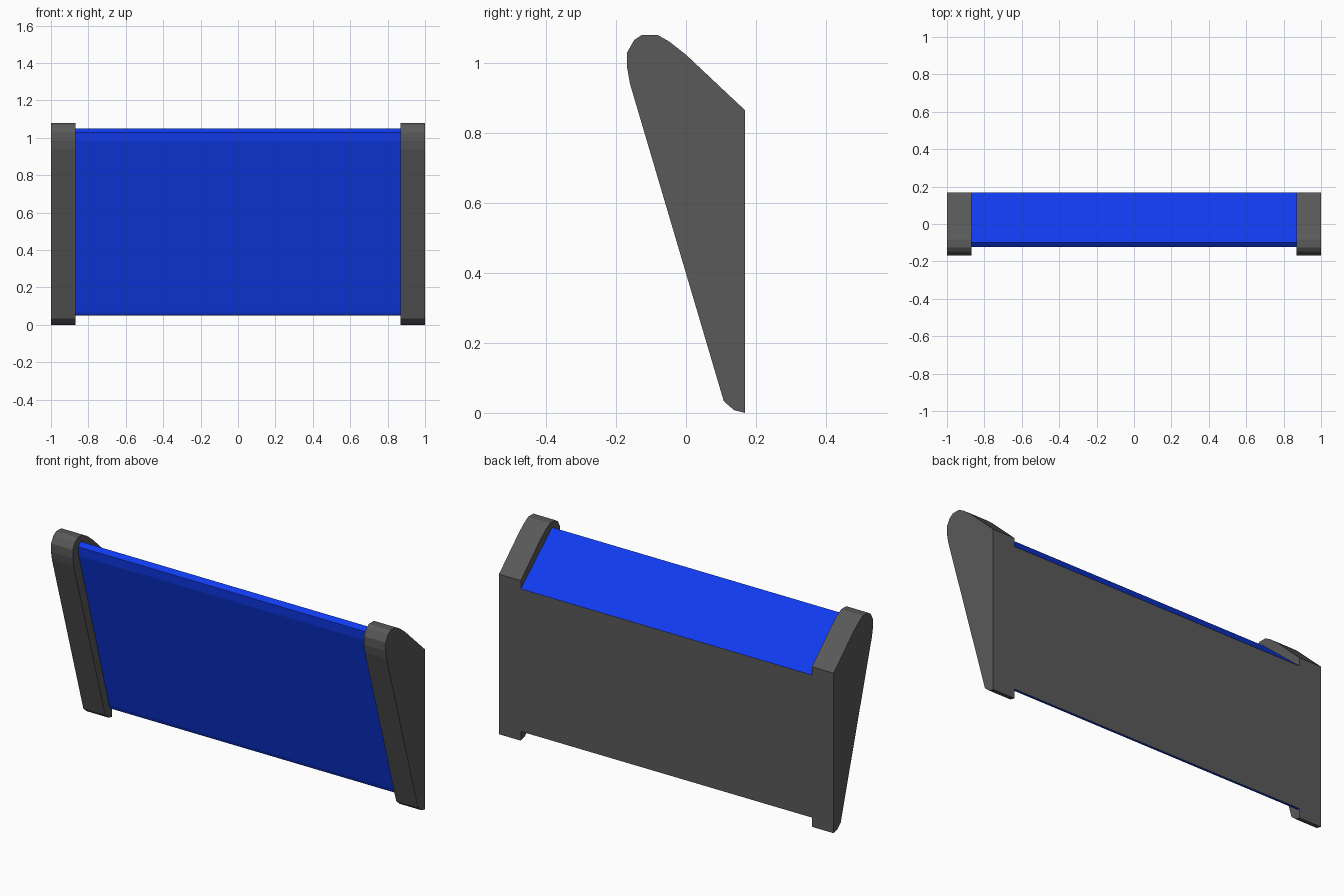
import bpy, bmesh

if "Cube" in bpy.data.objects:
    bpy.data.objects.remove(bpy.data.objects["Cube"])


def material(name, colour):
    mat = bpy.data.materials.new(name)
    mat.diffuse_color = (*colour, 1)
    mat.use_nodes = True
    mat.node_tree.nodes["Principled BSDF"].inputs["Base Color"].default_value = mat.diffuse_color
    return mat


GREY = material("dark_grey", (0.10, 0.10, 0.10))
BLUE = material("blue", (0.005, 0.045, 0.87))


def extrude_profile(name, profile, x0, x1, mats):
    """Extrude a closed (y, z) outline along x from x0 to x1."""
    bm = bmesh.new()
    face = bm.faces.new([bm.verts.new((x0, y, z)) for y, z in profile])
    ext = bmesh.ops.extrude_face_region(bm, geom=[face])["geom"]
    new_verts = [g for g in ext if isinstance(g, bmesh.types.BMVert)]
    bmesh.ops.translate(bm, verts=new_verts, vec=(x1 - x0, 0, 0))
    bmesh.ops.recalc_face_normals(bm, faces=bm.faces)
    # the flat rear face takes the last material
    for f in bm.faces:
        if f.normal.y > 0.99:
            f.material_index = len(mats) - 1
    mesh = bpy.data.meshes.new(name)
    bm.to_mesh(mesh)
    bm.free()
    for m in mats:
        mesh.materials.append(m)
    obj = bpy.data.objects.new(name, mesh)
    bpy.context.collection.objects.link(obj)
    return obj


# Side cheeks: tapered wedge with a rounded crest and toe
cheek = [(0.168, 0.0), (0.137, 0.008), (0.108, 0.033), (-0.160, 0.94),
         (-0.168, 0.985), (-0.168, 1.03), (-0.148, 1.065), (-0.125, 1.08),
         (-0.082, 1.08), (-0.047, 1.06), (0.0, 1.023), (0.168, 0.865)]
for side, x0 in (("left", -1.0), ("right", 0.87)):
    extrude_profile(side + "_cheek", cheek, x0, x0 + 0.13, [GREY])

# Inset centre panel: blue front and top, grey flush back
panel = [(0.168, 0.05), (0.152, 0.052), (0.143, 0.073), (-0.117, 0.98),
         (-0.122, 1.03), (-0.100, 1.05), (0.168, 0.82)]
extrude_profile("centre_panel", panel, -0.87, 0.87, [BLUE, GREY])
